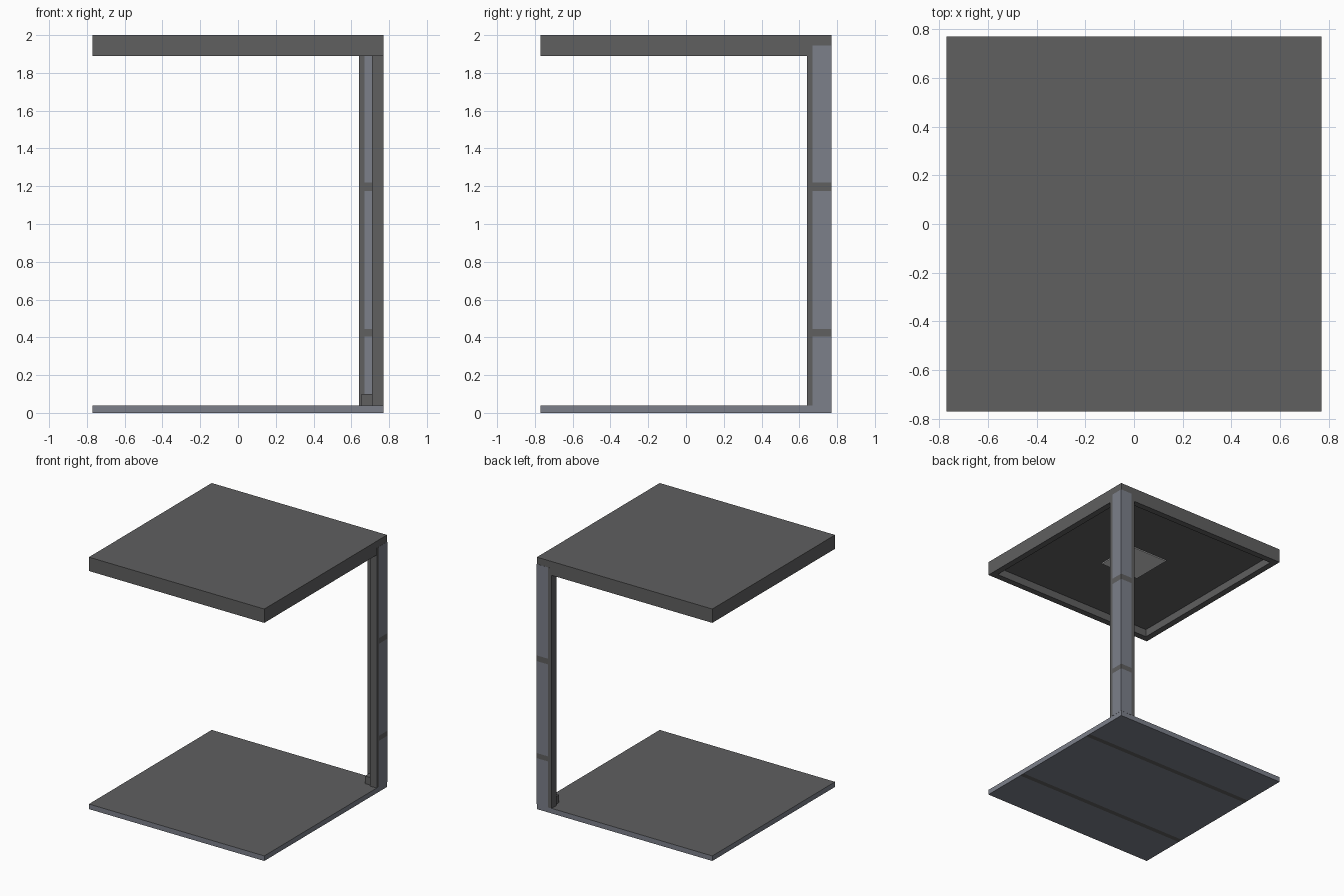
import bpy
import bmesh
from mathutils import Vector

cube = bpy.data.objects.get("Cube")
if cube:
    bpy.data.objects.remove(cube, do_unlink=True)


def make_material(name, rgb):
    mat = bpy.data.materials.new(name)
    mat.use_nodes = True
    mat.diffuse_color = (*rgb, 1)
    mat.node_tree.nodes["Principled BSDF"].inputs["Base Color"].default_value = (*rgb, 1)
    return mat


GREY = make_material("dark grey", (0.115, 0.115, 0.117))
STEEL = make_material("blue grey", (0.20, 0.215, 0.255))
LAMP = make_material("pale grey", (0.65, 0.65, 0.65))

HALF = 0.77      # half width of the slabs
BASE_TOP = 0.04


def box_mesh(lo, hi):
    bm = bmesh.new()
    bmesh.ops.create_cube(bm, size=1)
    lo, hi = Vector(lo), Vector(hi)
    for v in bm.verts:
        v.co = (lo + hi) / 2 + v.co * (hi - lo)
    return bm


def cut(bm, axis, values):
    """Split the faces along planes across one axis."""
    normal = Vector((0, 0, 0))
    normal[axis] = 1
    for value in values:
        bmesh.ops.bisect_plane(bm, geom=bm.verts[:] + bm.edges[:] + bm.faces[:],
                               plane_co=normal * value, plane_no=normal)


def finish(bm, name, mats, rule=None):
    bmesh.ops.recalc_face_normals(bm, faces=bm.faces)
    if rule:
        for f in bm.faces:
            f.material_index = int(rule(f.calc_center_median(), f.normal))
    mesh = bpy.data.meshes.new(name)
    bm.to_mesh(mesh)
    bm.free()
    for mat in mats:
        mesh.materials.append(mat)
    obj = bpy.data.objects.new(name, mesh)
    bpy.context.collection.objects.link(obj)
    return obj


def in_bands(value, bands):
    return any(a < value < b for a, b in bands)


# Base slab: grey top, steel sides and underside crossed by two grey seams
seams = [(-0.40, -0.36), (0.365, 0.405)]
bm = box_mesh((-HALF, -HALF, 0), (HALF, HALF, BASE_TOP))
cut(bm, 1, [y for seam in seams for y in seam])
finish(bm, "base_slab", [GREY, STEEL],
       lambda c, n: n.z < 0.5 and not (n.z < -0.5 and in_bands(c.y, seams)))

# Roof slab with a recessed underside
bm = box_mesh((-HALF, -HALF, 1.89), (HALF, HALF, 2))
under = min(bm.faces, key=lambda f: f.calc_center_median().z)
bmesh.ops.inset_individual(bm, faces=[under], thickness=0.07)
bmesh.ops.inset_individual(bm, faces=[under], thickness=0.001, depth=-0.06)
finish(bm, "roof_slab", [GREY])

# Square lamp panel in the ceiling
finish(box_mesh((-0.17, -0.17, 1.942), (0.17, 0.17, 1.95)), "ceiling_lamp", [LAMP])

# Corner post: angle section, steel cladding split by grey bands
out, inner, end, clad = HALF + 0.001, 0.71, 0.64, 0.67
profile = [(end, out), (end, inner), (inner, inner), (inner, end), (out, end), (out, out)]
bands = [(0.405, 0.445), (1.175, 1.22)]
bm = bmesh.new()
face = bm.faces.new([bm.verts.new((x, y, BASE_TOP)) for x, y in profile])
top = bmesh.ops.extrude_face_region(bm, geom=[face], use_keep_orig=True)
bmesh.ops.translate(bm, vec=(0, 0, 1.945 - BASE_TOP),
                    verts=[g for g in top["geom"] if isinstance(g, bmesh.types.BMVert)])
cut(bm, 2, [z for band in bands for z in band])
cut(bm, 0, [clad])
cut(bm, 1, [clad])
finish(bm, "corner_post", [GREY, STEEL],
       lambda c, n: min(c.x, c.y) > clad and abs(n.z) < 0.5 and not in_bands(c.z, bands))

# Small block at the foot of the post
finish(box_mesh((0.655, 0.655, BASE_TOP), (inner, inner, 0.10)), "post_foot_block", [GREY])
